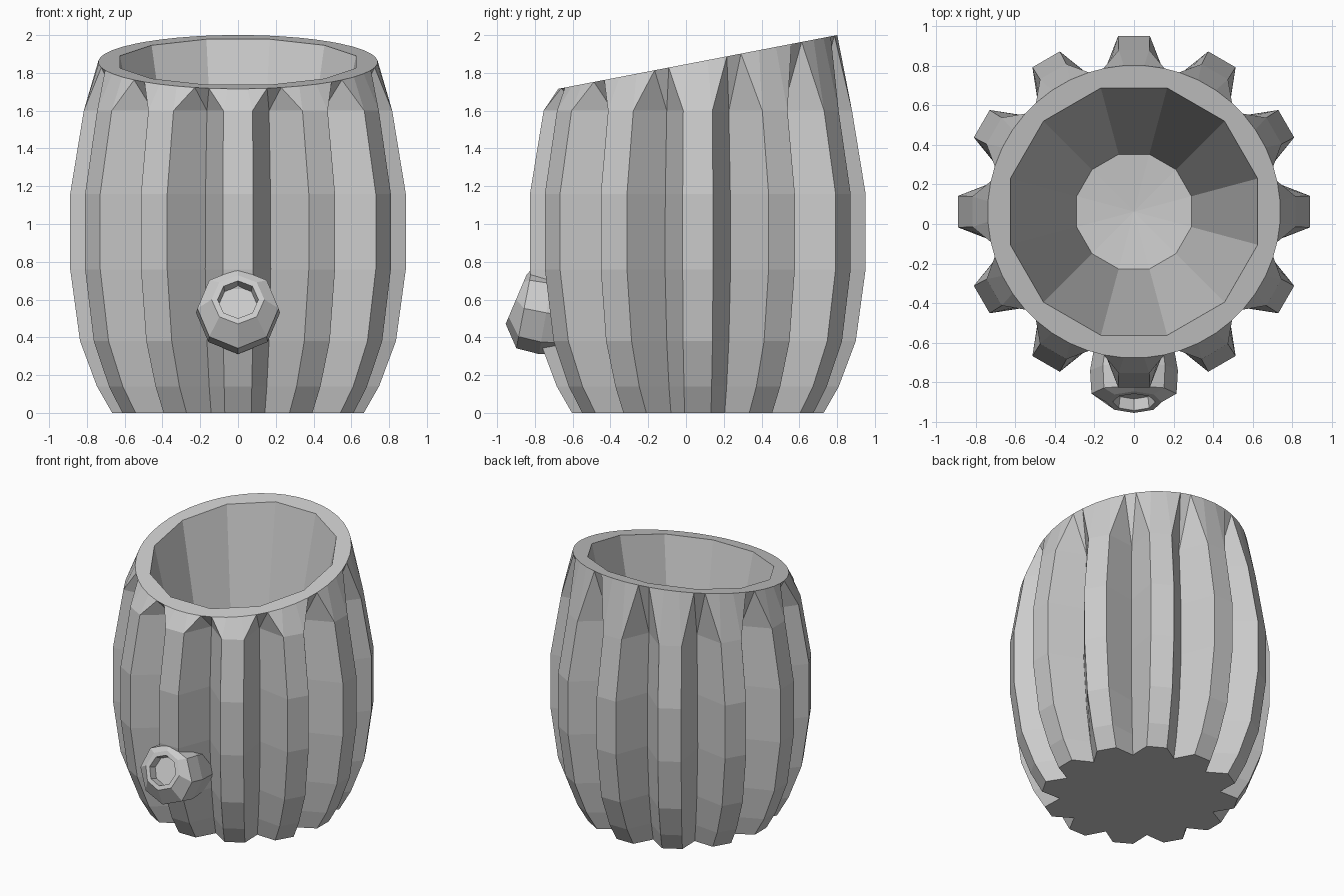
import bpy, bmesh, math
from mathutils import Vector

if "Cube" in bpy.data.objects:
    bpy.data.objects.remove(bpy.data.objects["Cube"])

clay = bpy.data.materials.new("grey_clay")
clay.diffuse_color = (0.6, 0.6, 0.6, 1)
clay.use_nodes = True
clay.node_tree.nodes["Principled BSDF"].inputs["Base Color"].default_value = clay.diffuse_color
CY = 0.0625          # body axis offset in y


def finish(bm, name):
    bmesh.ops.recalc_face_normals(bm, faces=bm.faces[:])
    me = bpy.data.meshes.new(name)
    bm.to_mesh(me)
    bm.free()
    me.materials.append(clay)
    ob = bpy.data.objects.new(name, me)
    bpy.context.collection.objects.link(ob)
    return ob


def bridge(bm, a, b):
    n = len(a)
    for i in range(n):
        j = (i + 1) % n
        bm.faces.new((a[i], a[j], b[j], b[i]))


def polar(r, deg):
    t = math.radians(deg)
    return r * math.cos(t), CY + r * math.sin(t)


def rim_z(y):        # slanted top plane
    return 1.715 + (y + 0.68) * 0.285 / 1.48


# Barrel with twelve ribs and V grooves: z, rib radius, rib half width, groove radius
profile = [(0, .67, .07, .55), (.14, .75, .073, .59), (.38, .84, .078, .635),
           (.76, .892, .08, .67), (1.16, .892, .08, .665), (1.6, .82, .077, .635)]
bm = bmesh.new()
rings = []
for z, r, w, v in profile:
    h = math.degrees(math.asin(w / r))
    ring = []
    for k in range(12):
        for rad, off in ((r, -h), (r, h), (v, 15)):
            ring.append(bm.verts.new((*polar(rad, 30 * k + off), z)))
    rings.append(ring)
for a, b in zip(rings, rings[1:]):
    bridge(bm, a, b)
bm.faces.new(rings[0])

# Round slanted rim: each rib flares out, each groove closes under the rim
top = []
for k in range(12):
    for off in (-12, -4, 4, 12):
        x, y = polar(.74, 30 * k + off)
        top.append(bm.verts.new((x, y, rim_z(y))))
last = rings[-1]
for k in range(12):
    e0, e1, v, e2 = (last[(3 * k + i) % 36] for i in range(4))
    t0, t1, t2, t3, t4 = (top[(4 * k + i) % 48] for i in range(5))
    for f in ((e0, t1, t0), (e0, e1, t2, t1), (e1, t3, t2),
              (e1, v, t3), (v, t4, t3), (v, e2, t4)):
        bm.faces.new(f)

# Twelve-sided hollow with a shallow dished floor
lip, floor = [], []
for k in range(12):
    x, y = polar(.647, 30 * k + 15)
    lip.append(bm.verts.new((x, y, rim_z(y))))
    floor.append(bm.verts.new((*polar(.30, 30 * k + 15), .2)))
bridge(bm, lip, floor)
centre = bm.verts.new((0, CY, .17))
for k in range(12):
    bm.faces.new((floor[k - 1], floor[k], centre))
    bm.faces.new((lip[k - 1], *top[4 * k:4 * k + 4], lip[k]))
    bm.faces.new((lip[k], top[4 * k + 3], top[(4 * k + 4) % 48]))
finish(bm, "ribbed_barrel")

# Octagonal spout: y, z, radius, tilt of each ring, from inside the wall to the recess
spout = [(-.56, .50, .19, 11), (-.74, .53, .222, 10), (-.857, .553, .215, 11),
         (-.90, .60, .14, 23), (-.90, .60, .108, 23), (-.845, .577, .10, 23)]
bm = bmesh.new()
rings = []
for y, z, r, tilt in spout:
    t = math.radians(tilt)
    up = Vector((0, math.sin(t), math.cos(t)))
    ring = []
    for i in range(8):
        a = math.radians(45 * i)
        p = Vector((0, y, z)) + Vector((r * math.cos(a), 0, 0)) + up * r * math.sin(a)
        ring.append(bm.verts.new(p))
    rings.append(ring)
for a, b in zip(rings, rings[1:]):
    bridge(bm, a, b)
bm.faces.new(rings[0])
bm.faces.new(rings[-1])
finish(bm, "spout")
